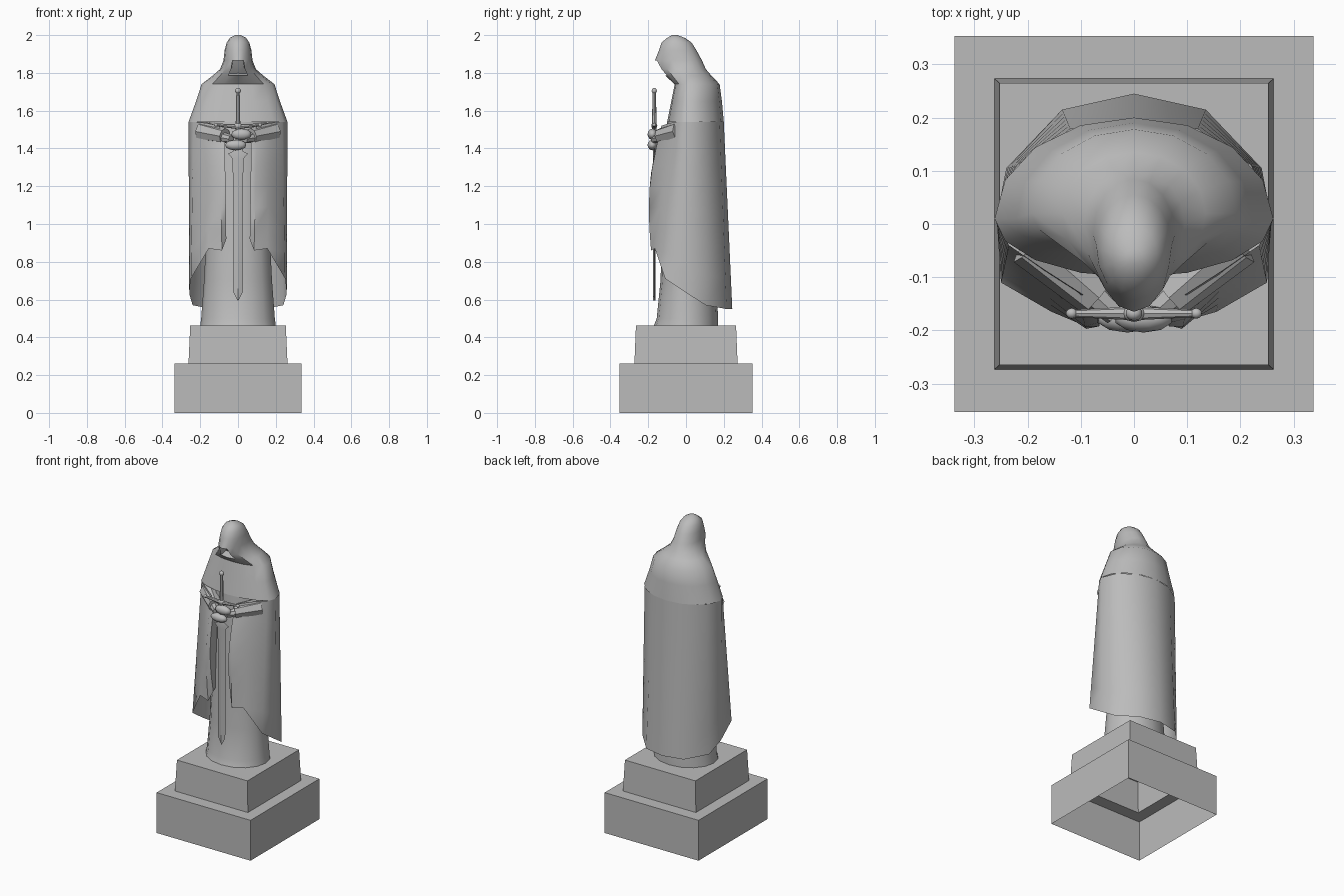
import bpy, bmesh, math
from mathutils import Vector

old = bpy.data.objects.get("Cube")
if old:
    bpy.data.objects.remove(old, do_unlink=True)

stone = bpy.data.materials.new("grey_stone")
stone.use_nodes = True
GREY = (0.5, 0.5, 0.5, 1)
stone.diffuse_color = GREY
stone.node_tree.nodes["Principled BSDF"].inputs["Base Color"].default_value = GREY


def finish(name, bm, angle=40, recalc=True):
    if recalc:
        bmesh.ops.recalc_face_normals(bm, faces=bm.faces)
    mesh = bpy.data.meshes.new(name)
    bm.to_mesh(mesh)
    bm.free()
    mesh.materials.append(stone)
    ob = bpy.data.objects.new(name, mesh)
    bpy.context.collection.objects.link(ob)
    if angle:
        bpy.ops.object.select_all(action='DESELECT')
        ob.select_set(True)
        bpy.context.view_layer.objects.active = ob
        bpy.ops.object.shade_smooth_by_angle(angle=math.radians(angle))
    return ob


def loft(rows, closed=True, cap_top=False, cap_bottom=False):
    """Join rows of points with quads."""
    bm = bmesh.new()
    grid = [[bm.verts.new(p) for p in row] for row in rows]
    n = len(grid[0])
    for a, b in zip(grid, grid[1:]):
        for i in range(n if closed else n - 1):
            j = (i + 1) % n
            bm.faces.new((a[i], a[j], b[j], b[i]))
    if cap_bottom:
        bm.faces.new(grid[0][::-1])
    if cap_top:
        bm.faces.new(grid[-1])
    return bm


def oval(z, half_width, mid, back, front, n=16):
    """Ring with separate depths behind and before its widest line."""
    pts = []
    for i in range(n):
        a = math.tau * i / n
        s = math.sin(a)
        pts.append((half_width * math.cos(a),
                    mid + s * ((back - mid) if s > 0 else (mid - front)), z))
    return pts


def tube(name, start, end, r0, r1, n=8, flat=1.0):
    """Tapered rod between two points."""
    start, end = Vector(start), Vector(end)
    q = (end - start).to_track_quat('Z', 'Y')
    rows = [[p + q @ Vector((r * math.cos(math.tau * i / n),
                             r * flat * math.sin(math.tau * i / n), 0))
             for i in range(n)] for p, r in ((start, r0), (end, r1))]
    return finish(name, loft(rows, True, True, True))


def blob(name, centre, size):
    bm = bmesh.new()
    bmesh.ops.create_icosphere(bm, subdivisions=2, radius=1)
    for v in bm.verts:
        v.co = Vector(c + p * s for c, p, s in zip(centre, v.co, size))
    return finish(name, bm)


# Stepped pedestal, hollow from below
steps = [(0, .337, .353), (.262, .337, .353), (.262, .262, .273), (.462, .253, .265)]
rows = [[(sx * x, sy * y, z) for sx, sy in ((-1, -1), (1, -1), (1, 1), (-1, 1))]
        for z, x, y in steps]
finish("pedestal", loft(rows, cap_top=True), angle=0, recalc=False)

# Inner robe, flaring at the feet
robe = [(.462, .2, 0, .17, -.17), (.5, .195, 0, .17, -.155), (.7, .18, 0, .16, -.135),
        (1.0, .165, 0, .15, -.125), (1.54, .15, 0, .14, -.1)]
finish("robe", loft([oval(*r) for r in robe], cap_top=True))

# Shoulders, chest and hood
upper = [(1.54, .262, .01, .2, -.1), (1.65, .222, .01, .19, -.078),
         (1.74, .193, .02, .178, -.06), (1.785, .135, .02, .135, -.11),
         (1.82, .095, 0, .105, -.14), (1.865, .077, -.02, .085, -.165),
         (1.92, .071, -.04, .055, -.143), (1.96, .06, -.05, .03, -.13),
         (1.985, .043, -.055, -.005, -.1), (2.0, .015, -.06, -.045, -.075)]
bm = loft([oval(*r) for r in upper], cap_top=True)
bmesh.ops.recalc_face_normals(bm, faces=bm.faces)
# Shadowed face opening sunk into the hood
face = [f for f in bm.faces if abs(f.calc_center_median().x) < .035
        and 1.785 < f.calc_center_median().z < 1.866
        and f.calc_center_median().y < -.1]
bmesh.ops.inset_region(bm, faces=face, thickness=.004)
for v in {v for f in face for v in f.verts}:
    v.co.y += .05
    v.co.z += .01
finish("hood_and_shoulders", bm, recalc=False)

# Long cloak and sleeves: columns of (top, bottom) from the back centre round to the wrist
half = [((0, .2, 1.54), (0, .245, .55)),
        ((.12, .178, 1.54), (.135, .215, .55)),
        ((.22, .11, 1.54), (.24, .105, .57)),
        ((.262, .01, 1.54), (.258, .01, .63)),
        ((.235, -.04, 1.54), (.25, -.11, .71)),
        ((.17, -.085, 1.535), (.155, -.165, .87)),
        ((.1, -.13, 1.52), (.085, -.185, .86)),
        ((.07, -.15, 1.44), (.062, -.165, .92)),
        ((.085, -.08, 1.44), (.1, -.08, .91))]
flip = [tuple((-p[0], p[1], p[2]) for p in col) for col in half[:0:-1]]
columns = flip + half
rows = []
for k in range(7):
    t = k / 6
    row = []
    for i, (a, b) in enumerate(columns):
        p = Vector(a).lerp(Vector(b), t)
        if abs(i - 8) in (6, 7):
            p.y -= .035 * math.sin(math.pi * t)
        row.append(p)
    rows.append(row)
finish("cloak_and_sleeves", loft(rows, closed=False), angle=50)

# Forearms and stacked hands
for side, s in (("left", 1), ("right", -1)):
    tube(side + "_forearm", (s * .19, -.03, 1.49), (s * .07, -.135, 1.465), .055, .042)
    tube(side + "_wrist", (s * .09, -.12, 1.46), (s * .035, -.17, 1.45), .03, .022)
blob("upper_hand", (.018, -.178, 1.475), (.055, .026, .03))
blob("lower_hand", (-.012, -.178, 1.418), (.058, .026, .028))

# Sword held point down
SY = -.168
outline = [(1.44, .022), (1.385, .026), (1.372, .052), (1.345, .028), (.64, .026), (.595, .002)]
rows = [[(w, SY, z), (0, SY - .006, z), (-w, SY, z), (0, SY + .006, z)] for z, w in outline]
finish("sword_blade", loft(rows, True, True, True), angle=20)
tube("sword_grip", (0, SY, 1.44), (0, SY, 1.695), .014, .009)
blob("sword_pommel", (0, SY, 1.705), (.016, .014, .016))
blob("guard_centre", (0, SY, 1.52), (.022, .016, .018))
for s in (-1, 1):
    tube("crossguard_arm", (0, SY, 1.515), (s * .115, SY, 1.525), .013, .007)
    blob("crossguard_end", (s * .117, SY, 1.525), (.011, .01, .01))
